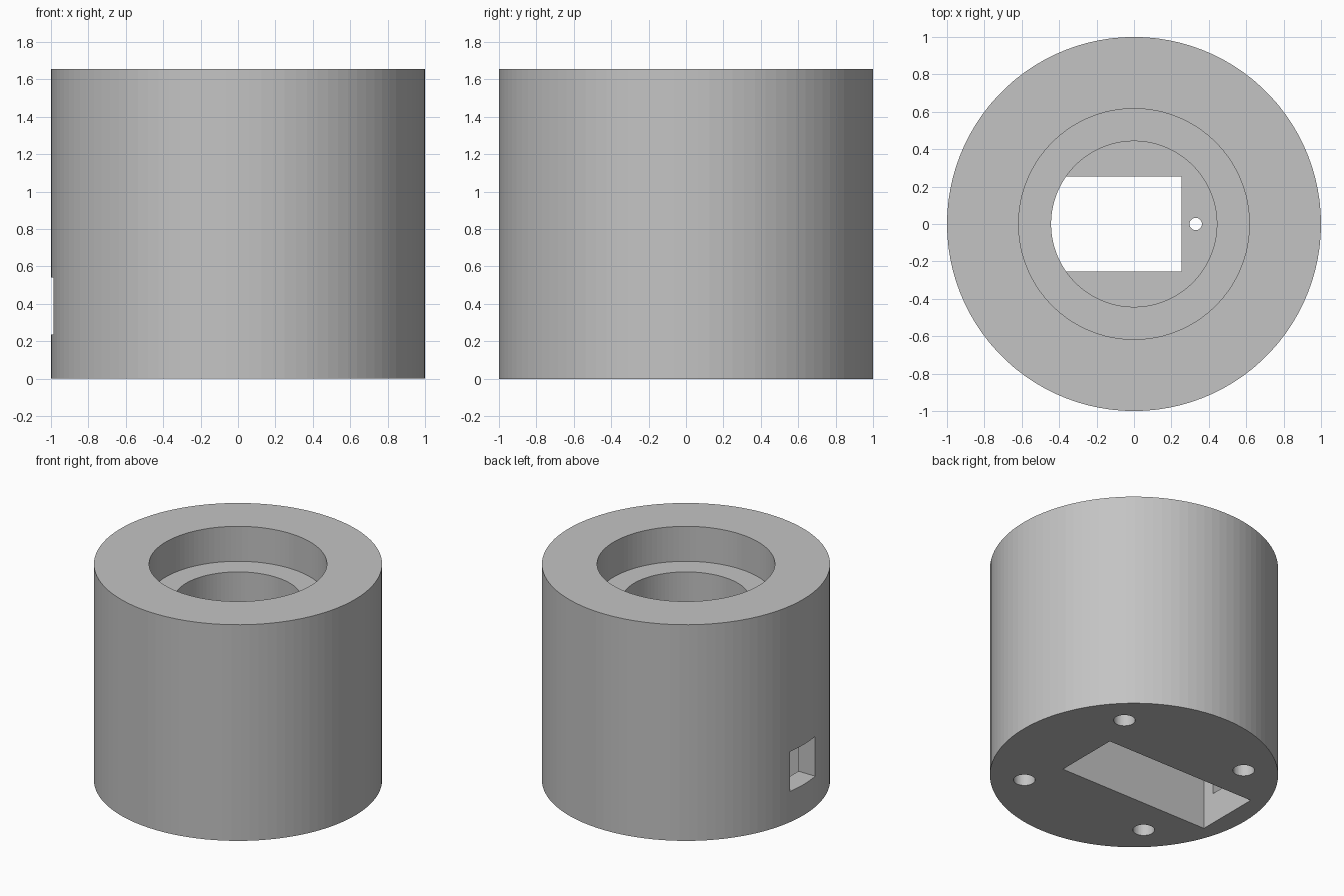
import bpy, bmesh, math
from mathutils import Matrix, Vector

default = bpy.data.objects.get("Cube")
if default:
    bpy.data.objects.remove(default, do_unlink=True)

HEIGHT = 1.655
LEDGE_Z = 1.387      # floor of the wide top recess
FLOOR_Z = 0.69       # floor of the narrow bore
SLOT_Z = 0.62        # ceiling of the bottom slot

grey = bpy.data.materials.new("light grey plastic")
grey.use_nodes = True
colour = (0.55, 0.55, 0.55, 1)
grey.diffuse_color = colour
grey.node_tree.nodes["Principled BSDF"].inputs["Base Color"].default_value = colour


def finish(name, bm):
    bmesh.ops.recalc_face_normals(bm, faces=bm.faces)
    mesh = bpy.data.meshes.new(name)
    bm.to_mesh(mesh)
    bm.free()
    mesh.materials.append(grey)
    obj = bpy.data.objects.new(name, mesh)
    bpy.context.collection.objects.link(obj)
    return obj


def cylinder(name, radius, z0, z1, x=0, y=0, sides=100):
    bm = bmesh.new()
    bmesh.ops.create_cone(bm, cap_ends=True, segments=sides, radius1=radius,
                          radius2=radius, depth=z1 - z0,
                          matrix=Matrix.Translation((x, y, (z0 + z1) / 2)))
    return finish(name, bm)


def side_prism(name, profile, half_width):
    # Extrude an x-z profile symmetrically along y
    bm = bmesh.new()
    face = bm.faces.new([bm.verts.new((x, -half_width, z)) for x, z in profile])
    moved = bmesh.ops.extrude_face_region(bm, geom=[face])["geom"]
    bmesh.ops.translate(bm, vec=Vector((0, 2 * half_width, 0)),
                        verts=[v for v in moved if isinstance(v, bmesh.types.BMVert)])
    return finish(name, bm)


# Main body
body = cylinder("round_housing", 1.0, 0, HEIGHT)

# Stepped opening in the top
cutters = [
    cylinder("top_recess_cutter", 0.617, LEDGE_Z, HEIGHT + 0.2),
    cylinder("bore_cutter", 0.443, FLOOR_Z, HEIGHT + 0.2),
]

# Bottom slot, with a smaller opening up into the bore
cutters.append(side_prism("slot_cutter", [
    (-0.845, -0.1), (0.431, -0.1), (0.431, SLOT_Z), (0.253, SLOT_Z),
    (0.253, FLOOR_Z + 0.01), (-0.5, FLOOR_Z + 0.01), (-0.5, SLOT_Z),
    (-0.845, SLOT_Z)], 0.253))

# Side window into the slot
cutters.append(side_prism("window_cutter", [
    (-1.2, 0.235), (-0.7, 0.235), (-0.7, 0.54), (-1.2, 0.54)], 0.153))

# Wire hole through the bore floor
cutters.append(cylinder("wire_hole_cutter", 0.033, 0.5, 0.9, x=0.33, sides=32))

# Four blind screw holes underneath
for sx in (-1, 1):
    for sy in (-1, 1):
        cutters.append(cylinder("screw_hole_cutter", 0.075, -0.1, 0.4,
                                x=0.54 * sx, y=0.54 * sy, sides=48))

# Apply the cuts
bpy.context.view_layer.objects.active = body
for cutter in cutters:
    cutter.hide_render = True
    cut = body.modifiers.new("cut", "BOOLEAN")
    cut.operation = "DIFFERENCE"
    cut.solver = "EXACT"
    cut.object = cutter
    bpy.ops.object.modifier_apply(modifier=cut.name)
    bpy.data.objects.remove(cutter, do_unlink=True)
